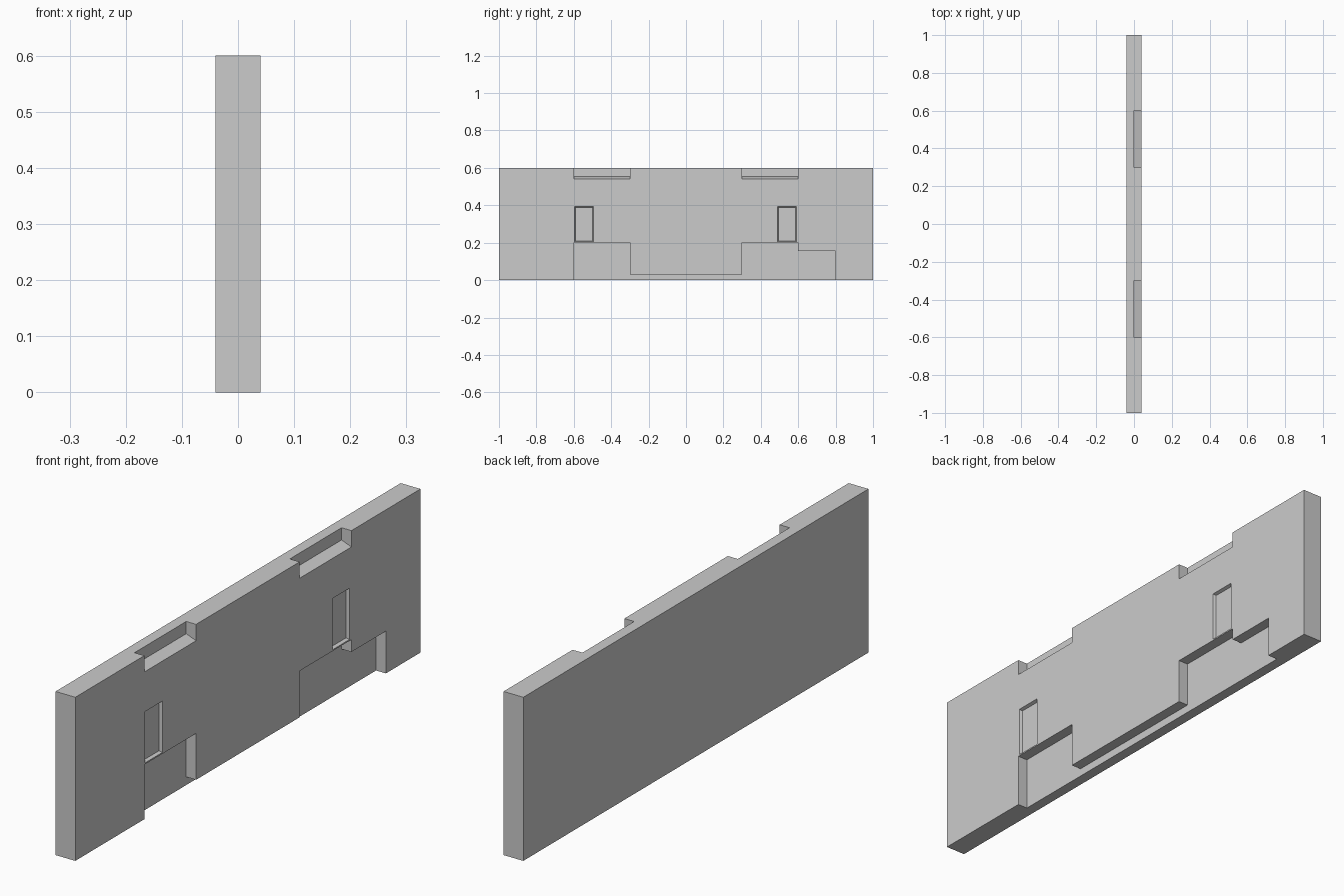
import bpy, bmesh
from mathutils import Vector

if "Cube" in bpy.data.objects:
    bpy.data.objects.remove(bpy.data.objects["Cube"])


def make_object(name, bm):
    bmesh.ops.recalc_face_normals(bm, faces=bm.faces[:])
    mesh = bpy.data.meshes.new(name)
    bm.to_mesh(mesh)
    bm.free()
    ob = bpy.data.objects.new(name, mesh)
    bpy.context.collection.objects.link(ob)
    return ob


def prism(name, outline, offset):
    """Extrude a flat outline along an offset into a closed solid."""
    bm = bmesh.new()
    face = bm.faces.new([bm.verts.new(p) for p in outline])
    ext = bmesh.ops.extrude_face_region(bm, geom=[face], use_keep_orig=True)
    verts = [g for g in ext["geom"] if isinstance(g, bmesh.types.BMVert)]
    bmesh.ops.translate(bm, verts=verts, vec=Vector(offset))
    return make_object(name, bm)


def tapered_cutter(name, y, z, hy, hz, depth, inset):
    """Frustum narrowing into the +x face, continued outside it."""
    bm = bmesh.new()
    bmesh.ops.create_cube(bm, size=2)
    for v in bm.verts:
        s = inset if v.co.x > 0 else -inset
        v.co = (0.04 + v.co.x * depth,
                y + v.co.y * (hy + s), z + v.co.z * (hz + s))
    return make_object(name, bm)


def cut(target, cutter):
    cutter.hide_render = True
    mod = target.modifiers.new(cutter.name, 'BOOLEAN')
    mod.operation = 'DIFFERENCE'
    mod.solver = 'EXACT'
    mod.object = cutter
    bpy.context.view_layer.objects.active = target
    bpy.ops.object.modifier_apply(modifier=mod.name)
    bpy.data.objects.remove(cutter)


# Main slab
panel = prism("wall_panel",
              [(-0.04, -1, 0), (0.04, -1, 0), (0.04, 1, 0), (-0.04, 1, 0)],
              (0, 0, 0.6))

# Stepped rebate along the bottom edge
steps = [(-0.6, -0.1), (-0.6, 0.2), (-0.3, 0.2), (-0.3, 0.03), (0.3, 0.03),
         (0.3, 0.2), (0.6, 0.2), (0.6, 0.155), (0.8, 0.155), (0.8, -0.1)]
cut(panel, prism("bottom_rebate", [(0, y, z) for y, z in steps], (0.1, 0, 0)))

# Top notches with floors sloping outward
notch = [(0, 0.555), (0.08, 0.525), (0.08, 0.7), (0, 0.7)]
for y in (-0.6, 0.3):
    cut(panel, prism("top_notch", [(x, y, z) for x, z in notch], (0, 0.3, 0)))

# Shallow recesses with slanted sides
for y in (-0.545, 0.54):
    cut(panel, tapered_cutter("shallow_recess", y, 0.299, 0.05, 0.094,
                              0.012, 0.004))
